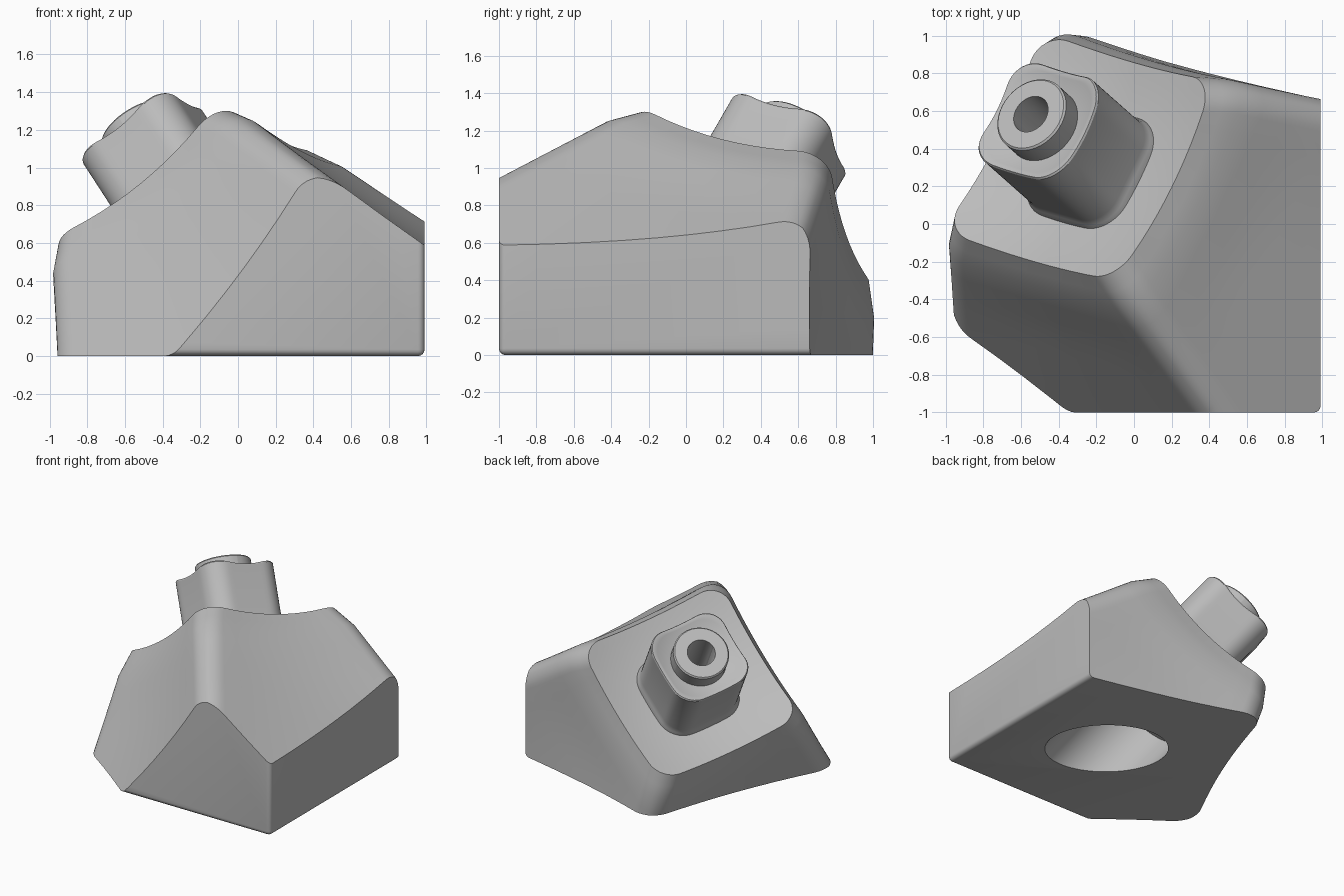
import bpy, bmesh, math
from mathutils import Vector, Matrix

if "Cube" in bpy.data.objects:
    bpy.data.objects.remove(bpy.data.objects["Cube"], do_unlink=True)

grey = bpy.data.materials.new("plain_grey")
grey.use_nodes = True
grey.diffuse_color = (0.5, 0.5, 0.5, 1)
bsdf = next(n for n in grey.node_tree.nodes if n.type == "BSDF_PRINCIPLED")
bsdf.inputs["Base Color"].default_value = (0.5, 0.5, 0.5, 1)

# Tilted frame shared by the flared body, the post and the cavity
AXIS = Vector((-0.49, 0.434, 0.755)).normalized()
U = Vector((0.74, -0.21, 0.61))
U = (U - AXIS * U.dot(AXIS)).normalized()
V = AXIS.cross(U)
FRAME = Matrix((U, V, AXIS)).transposed().to_4x4()
FRAME.translation = Vector((-0.29, 0.355, 0.83))

ARC, SIDE = 10, 10            # points per rounded corner and per straight side
COUNT = 4 * (ARC + SIDE)


def square_point(i, half, radius):
    """Point i of a rounded square outline."""
    quarter, j = divmod(i, ARC + SIDE)
    inner = half - radius
    if j <= ARC:
        a = j / ARC * math.pi / 2
        p = Vector((inner + radius * math.cos(a), inner + radius * math.sin(a)))
    else:
        p = Vector((inner * (1 - 2 * (j - ARC) / SIDE), half))
    return Matrix.Rotation(quarter * math.pi / 2, 2) @ p


def ring(half, radius, height):
    """Rounded square whose height may depend on the point."""
    pts = []
    for i in range(COUNT):
        p = square_point(i, half, radius)
        pts.append((p.x, p.y, height(p) if callable(height) else height))
    return pts


def finish(obj):
    obj.data.materials.clear()
    obj.data.materials.append(grey)
    bpy.ops.object.select_all(action="DESELECT")
    obj.select_set(True)
    bpy.context.view_layer.objects.active = obj
    bpy.ops.object.shade_smooth_by_angle(angle=math.radians(28))


def mesh_object(name, bm, matrix=None):
    if matrix:
        bm.transform(matrix)
    bmesh.ops.recalc_face_normals(bm, faces=bm.faces)
    mesh = bpy.data.meshes.new(name)
    bm.to_mesh(mesh)
    bm.free()
    obj = bpy.data.objects.new(name, mesh)
    bpy.context.collection.objects.link(obj)
    return obj


def loft(name, rings):
    bm = bmesh.new()
    loops = [[bm.verts.new(p) for p in r] for r in rings]
    for a, b in zip(loops, loops[1:]):
        for i in range(COUNT):
            j = (i + 1) % COUNT
            bm.faces.new((a[i], a[j], b[j], b[i]))
    bm.faces.new(loops[0])
    bm.faces.new(loops[-1])
    return mesh_object(name, bm, FRAME)


def cut(obj, cutter, operation):
    cutter.hide_render = True
    mod = obj.modifiers.new("cut", "BOOLEAN")
    mod.operation, mod.object, mod.solver = operation, cutter, "EXACT"
    bpy.context.view_layer.objects.active = obj
    bpy.ops.object.modifier_apply(modifier=mod.name)
    bpy.data.objects.remove(cutter, do_unlink=True)


# Flared body: dished square top, wide shoulder, slightly hollow sides
TOP, CORNER, SHOULDER, LENGTH = 0.605, 0.17, 0.16, 2.3


def body_dish(p):
    return (p.length_squared - 0.63) / 4


def flare_ring(depth):
    pts = []
    for i in range(COUNT):
        rim = body_dish(square_point(i, TOP, CORNER))
        n = rim * (1 - depth / LENGTH) - depth
        d = rim - n
        half = TOP + 0.57 * min(d, SHOULDER) + 0.375 * max(0, d - SHOULDER)
        p = square_point(i, half, CORNER)
        small, large = sorted((abs(p.x), abs(p.y)))
        p *= 1 - 0.035 * min(1, d / 0.5) * (1 - (small / large) ** 2)
        pts.append((p.x, p.y, n))
    return pts


depths = [0, SHOULDER / 2, SHOULDER]
depths += [SHOULDER + (LENGTH - SHOULDER) * k / 16 for k in range(1, 17)]
rings = [flare_ring(d) for d in reversed(depths)]
for k in range(1, 9):
    s = k / 8
    rings.append(ring(TOP * (1 - s) + 0.15 * s, CORNER * (1 - s) + 0.15 * s, body_dish))
body = loft("flared_body", rings)

# Trim to the flat right side, front and base, with slightly rounded edges
bm = bmesh.new()
bmesh.ops.create_cube(bm, size=3)
bmesh.ops.translate(bm, verts=bm.verts, vec=(-0.51, 0.5, 1.5))
bmesh.ops.bevel(bm, geom=bm.edges[:], offset=0.035, segments=4, profile=0.5,
                affect="EDGES")
cut(body, mesh_object("trim_block", bm), "INTERSECT")

# Round cavity rising from the base along the axis
bm = bmesh.new()
bmesh.ops.create_cone(bm, cap_ends=True, segments=64, radius1=0.35,
                      radius2=0.35, depth=1.4)
bmesh.ops.translate(bm, verts=bm.verts, vec=(-0.045, 0.015, -1.3))
cut(body, mesh_object("cavity_cutter", bm, FRAME), "DIFFERENCE")
finish(body)

# Post: filleted foot, square shaft, dished top, round collar and bore
HALF, ROUND, COLLAR, BORE = 0.31, 0.16, 0.21, 0.105


def post_dish(p):
    return 0.46 + (p.length_squared - 0.134) / 1.3


rings = [ring(HALF + 0.03, ROUND + 0.03, -0.3),
         ring(HALF + 0.03, ROUND + 0.03, -0.14),
         ring(HALF + 0.01, ROUND + 0.01, -0.10),
         ring(HALF, ROUND, -0.06),
         ring(HALF, ROUND, lambda p: post_dish(p) - 0.02),
         ring(HALF - 0.006, ROUND, lambda p: post_dish(p) - 0.006)]
for k in range(7):
    s = k / 6
    half = (HALF - 0.02) * (1 - s) + COLLAR * s
    rings.append(ring(half, ROUND * (1 - s) + COLLAR * s, post_dish))
for radius, n in ((COLLAR, 0.515), (COLLAR - 0.01, 0.525), (BORE, 0.525), (BORE, -0.08)):
    rings.append(ring(radius, radius, n))
finish(loft("post", rings))
